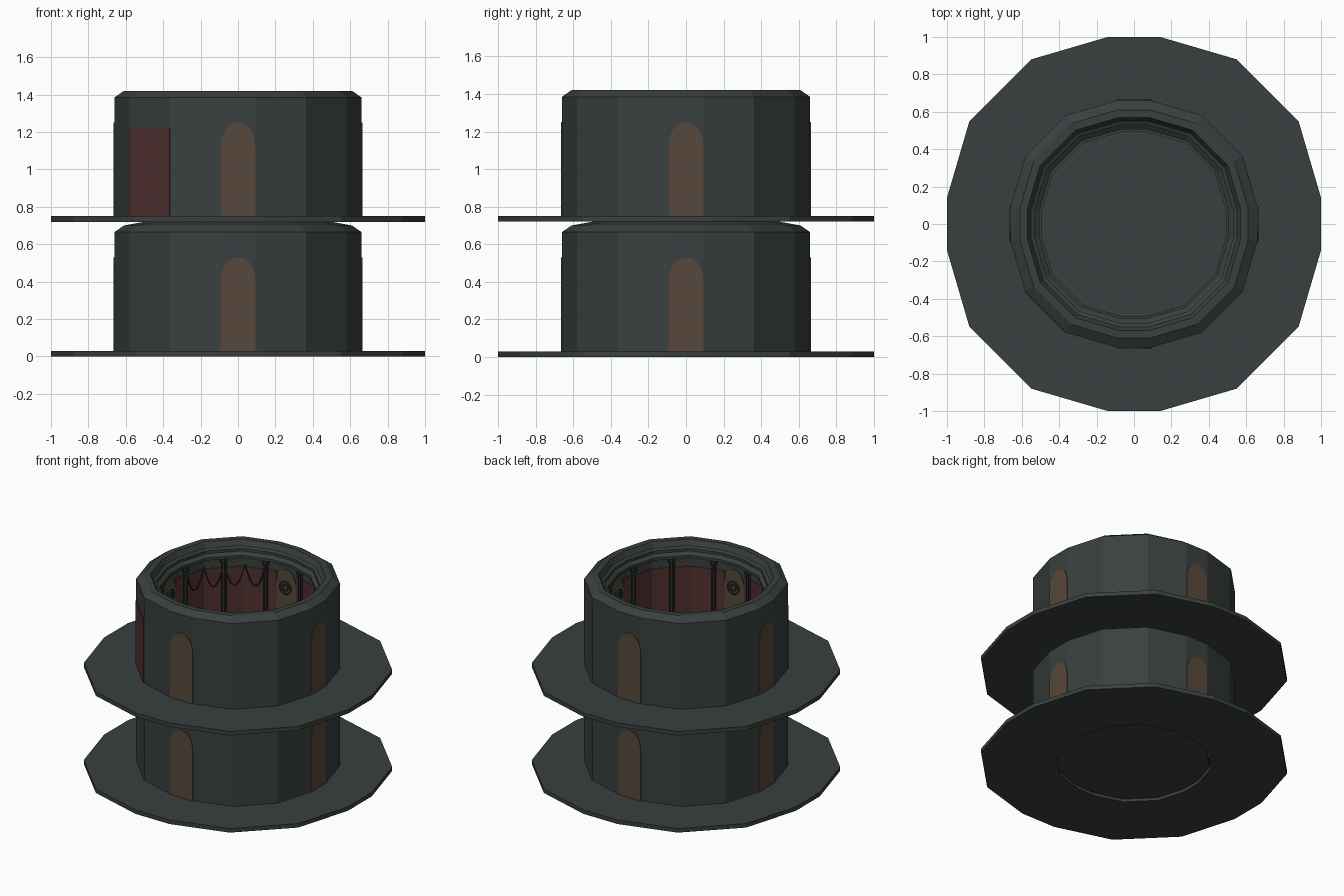
import bpy, bmesh, math
from mathutils import Vector

if "Cube" in bpy.data.objects:
    bpy.data.objects.remove(bpy.data.objects["Cube"])


def mat(name, c):
    m = bpy.data.materials.new(name)
    m.diffuse_color = (*c, 1)
    m.use_nodes = True
    m.node_tree.nodes["Principled BSDF"].inputs["Base Color"].default_value = m.diffuse_color
    return m


STONE = mat("dark slate", (0.040, 0.051, 0.049))
IRON = mat("dark iron", (0.022, 0.028, 0.027))
WOOD = mat("brown wood", (0.095, 0.064, 0.043))
RED = mat("dull red", (0.082, 0.029, 0.029))

# 16-sided plan: short flats on the axes (door bays), three longer faces between
QUAD = [(1.0, 0.14), (0.88, 0.55), (0.55, 0.88), (0.14, 1.0)]
PLAN = []
for q in range(4):
    for x, y in QUAD:
        for _ in range(q):
            x, y = -y, x
        PLAN.append((x, y))
N = len(PLAN)


def make(name, verts, faces, material):
    me = bpy.data.meshes.new(name)
    me.from_pydata(verts, [], faces)
    me.materials.append(material)
    bm = bmesh.new()
    bm.from_mesh(me)
    bmesh.ops.recalc_face_normals(bm, faces=bm.faces)
    bm.to_mesh(me)
    bm.free()
    ob = bpy.data.objects.new(name, me)
    bpy.context.collection.objects.link(ob)
    return ob


def ring(name, profile, material):
    """Sweep a closed (radius, z) profile around the plan."""
    k = len(profile)
    v = [(x * r, y * r, z) for x, y in PLAN for r, z in profile]
    f = [(i * k + j, ((i + 1) % N) * k + j, ((i + 1) % N) * k + (j + 1) % k, i * k + (j + 1) % k)
         for i in range(N) for j in range(k)]
    return make(name, v, f, material)


def disc(name, r, z0, z1, material):
    v = [(x * r, y * r, z) for z in (z0, z1) for x, y in PLAN]
    f = [tuple(range(N)), tuple(range(N, 2 * N))]
    f += [(i, (i + 1) % N, N + (i + 1) % N, N + i) for i in range(N)]
    return make(name, v, f, material)


def plate(name, face, r, z0, z1, thick, material, arched=False):
    """Thin plate on one plan face; the top may be a pointed-round arch."""
    a, b = (Vector((*PLAN[i % N], 0)) * r for i in (face, face + 1))
    mid, half = (a + b) / 2, (b - a) / 2
    out = Vector((half.y, -half.x, 0)).normalized() * thick
    if arched:
        prof = [(-1, z0), (1, z0)]
        prof += [(math.copysign(abs(math.cos(t)) ** 0.85, math.cos(t)), z1 - 0.13 + 0.13 * math.sin(t))
                 for t in (math.pi * i / 10 for i in range(11))]
    else:
        prof = [(-1, z0), (1, z0), (1, z1), (-1, z1)]
    k = len(prof)
    front = [mid + half * u + Vector((0, 0, z)) for u, z in prof]
    v = [p + out for p in front] + front
    f = [tuple(range(k)), tuple(range(k, 2 * k))]
    f += [(i, (i + 1) % k, k + (i + 1) % k, k + i) for i in range(k)]
    return make(name, v, f, material)


def tube(name, pts, radius, material, cyclic=False):
    cu = bpy.data.curves.new(name, 'CURVE')
    cu.dimensions = '3D'
    cu.bevel_depth, cu.bevel_resolution = radius, 1
    sp = cu.splines.new('POLY')
    sp.points.add(len(pts) - 1)
    for p, c in zip(sp.points, pts):
        p.co = (*c, 1)
    sp.use_cyclic_u = cyclic
    cu.materials.append(material)
    ob = bpy.data.objects.new(name, cu)
    bpy.context.collection.objects.link(ob)


def polar(r, deg, z):
    a = math.radians(deg)
    return Vector((r * math.cos(a), r * math.sin(a), z))


def cylinder(name, loc, r, h, material):
    bpy.ops.mesh.primitive_cylinder_add(vertices=8, radius=r, depth=h, location=loc)
    ob = bpy.context.object
    ob.name = name
    ob.data.materials.append(material)


for label, z in (("lower", 0.0), ("upper", 0.72)):
    # floor: wide walkway ring with a separate inner floor disc
    ring(label + "_walkway", [(0.505, z), (1.0, z), (1.0, z + 0.03), (0.505, z + 0.03)], STONE)
    disc(label + "_floor", 0.495, z + 0.015, z + 0.03, STONE)
    # wall shell with bevelled rim and stepped inner cornice
    prof = [(0.66, 0.03), (0.66, 0.665), (0.61, 0.70), (0.57, 0.70), (0.55, 0.66), (0.53, 0.65),
            (0.53, 0.63), (0.505, 0.61), (0.505, 0.59), (0.57, 0.56), (0.57, 0.03)]
    ring(label + "_wall", [(r, h + z) for r, h in prof], STONE)
    for q in range(4):
        # arched doors outside and inside, with ring ornament
        door = q * 4 + 3
        plate(label + "_door", door, 0.66, z + 0.03, z + 0.53, 0.005, WOOD, True)
        plate(label + "_inner_door", door, 0.57, z + 0.03, z + 0.53, -0.006, WOOD, True)
        ang = (q + 1) * 90
        t = polar(1, ang + 90, 0)
        for rr in (0.045, 0.022):
            tube(label + "_door_ring", [polar(0.555, ang, z + 0.4) + t * rr * math.cos(s) +
                 Vector((0, 0, rr * math.sin(s))) for s in (math.tau * i / 12 for i in range(12))],
                 0.006, IRON, True)
        # red inner wall panels
        for f in range(3):
            plate(label + "_red_panel", q * 4 + f, 0.57, z + 0.03, z + 0.50, -0.006, RED)
        # inner columns with base and capital
        for a in (15, 45, 75):
            p = polar(0.545, q * 90 + a, z)
            cylinder(label + "_column", p + Vector((0, 0, 0.31)), 0.016, 0.56, IRON)
            for h in (0.05, 0.57):
                cylinder(label + "_column_collar", p + Vector((0, 0, h)), 0.026, 0.04, IRON)
        # hanging ropes on the back-left side
        if q == 1:
            for a0 in (15, 30, 45, 60):
                tube(label + "_rope", [polar(0.54, 90 + a0 + 15 * i / 8, z + 0.54 - 0.16 * (1 - (i / 4 - 1) ** 2))
                     for i in range(9)], 0.005, IRON)

# sloping collar between the two storeys
ring("storey_collar", [(0.61, 0.70), (0.50, 0.72), (0.49, 0.72), (0.55, 0.70)], STONE)
# red outer panel on the front-left diagonal face of the upper storey
plate("outer_red_panel", 9, 0.66, 0.75, 1.22, 0.004, RED)
